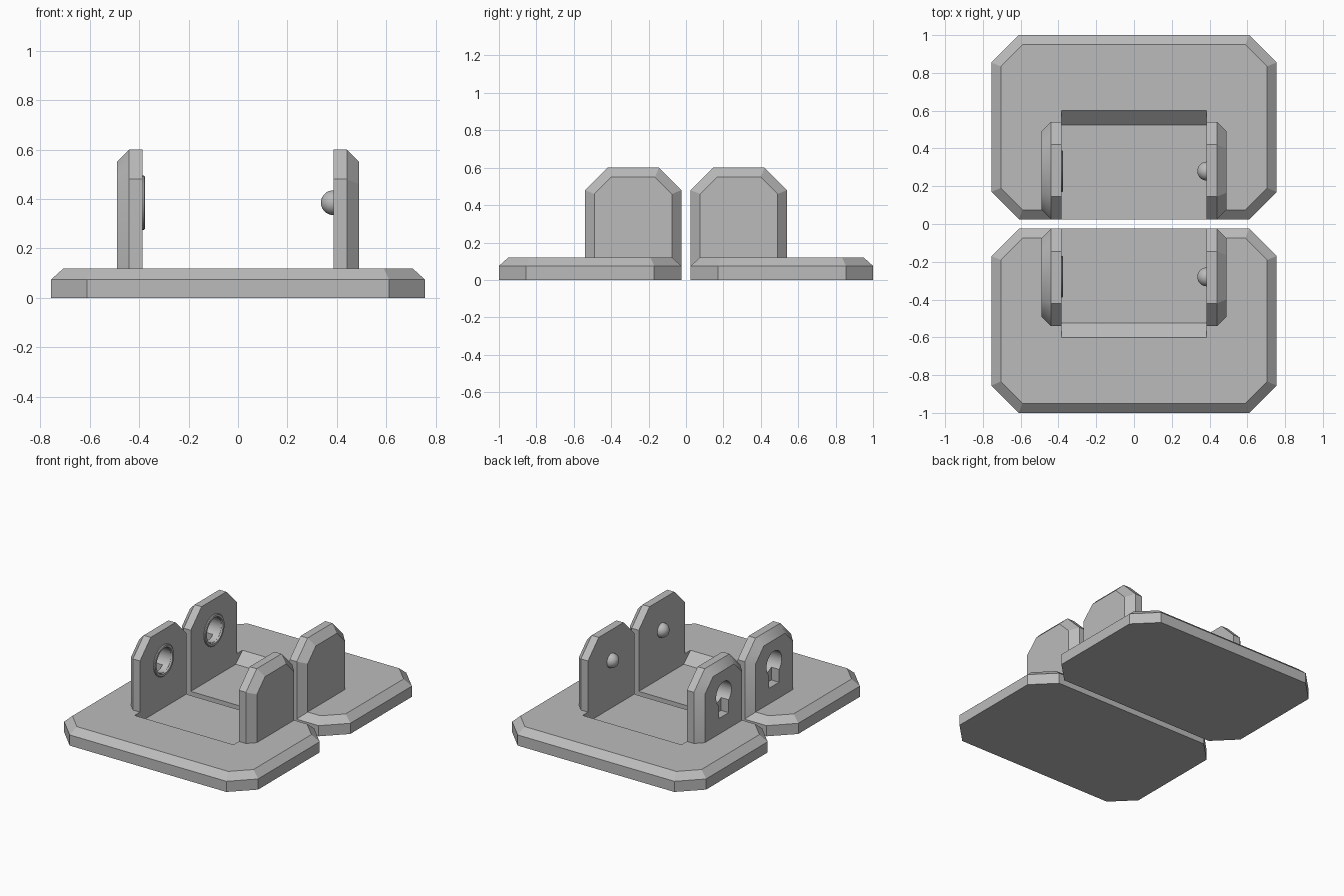
import bpy, bmesh, math
from mathutils import Matrix

cube = bpy.data.objects.get("Cube")
if cube:
    bpy.data.objects.remove(cube, do_unlink=True)

grey = bpy.data.materials.new("plain_grey")
grey.use_nodes = True
COLOUR = (0.5, 0.5, 0.5, 1)
grey.diffuse_color = COLOUR
grey.node_tree.nodes["Principled BSDF"].inputs["Base Color"].default_value = COLOUR

PIVOT_Y, PIVOT_Z = 0.28, 0.385
GAP, INNER_X, OUTER_X = 0.025, 0.385, 0.49


def finish(name, bm):
    bmesh.ops.recalc_face_normals(bm, faces=bm.faces)
    mesh = bpy.data.meshes.new(name)
    bm.to_mesh(mesh)
    bm.free()
    obj = bpy.data.objects.new(name, mesh)
    bpy.context.collection.objects.link(obj)
    mesh.materials.append(grey)
    return obj


def loft(name, loops, closed=False):
    """Skin matching loops of points; cap the ends or join them in a ring."""
    bm = bmesh.new()
    rings = [[bm.verts.new(p) for p in loop] for loop in loops]
    pairs = list(zip(rings, rings[1:]))
    if closed:
        pairs.append((rings[-1], rings[0]))
    else:
        bm.faces.new(rings[0])
        bm.faces.new(rings[-1])
    for a, b in pairs:
        for i in range(len(a)):
            j = (i + 1) % len(a)
            bm.faces.new((a[i], a[j], b[j], b[i]))
    return finish(name, bm)


def smooth(obj):
    bpy.ops.object.select_all(action='DESELECT')
    obj.select_set(True)
    bpy.context.view_layer.objects.active = obj
    bpy.ops.object.shade_smooth_by_angle(angle=math.radians(35))


def cut(obj, cutter):
    mod = obj.modifiers.new("cut", 'BOOLEAN')
    mod.operation, mod.solver, mod.object = 'DIFFERENCE', 'EXACT', cutter
    bpy.context.view_layer.objects.active = obj
    bpy.ops.object.modifier_apply(modifier=mod.name)
    bpy.data.objects.remove(cutter, do_unlink=True)


def octagon(inset, z, side):
    x, y0, y1 = 0.755 - inset, GAP + inset, 1 - inset
    c = 0.145 - inset * (2 - math.sqrt(2))
    pts = [(x, y0 + c), (x, y1 - c), (x - c, y1), (c - x, y1),
           (-x, y1 - c), (-x, y0 + c), (c - x, y0), (x - c, y0)]
    return [(px, py * side, z) for px, py in pts]


def cheek_profile(x, inset, side):
    y0, y1, top = GAP + inset, 0.54 - inset, 0.6 - inset
    c = 0.12 - inset * (2 - math.sqrt(2))
    pts = [(y0, 0.03), (y0, top - c), (y0 + c, top),
           (y1 - c, top), (y1, top - c), (y1, 0.03)]
    return [(x, y * side, z) for y, z in pts]


def circle(x, r, side, n=32):
    return [(x, side * PIVOT_Y + r * math.cos(math.tau * i / n),
             PIVOT_Z + r * math.sin(math.tau * i / n)) for i in range(n)]


def slab(x, side, y0, y1, z0, z1):
    return [(x, side * y, z) for y, z in ((y0, z0), (y1, z0), (y1, z1), (y0, z1))]


for side, label in ((-1, "front"), (1, "back")):
    # Base plate with sloped rim and ramped recess
    plate = loft(label + "_base_plate", [octagon(0, 0, side), octagon(0, 0.075, side),
                                         octagon(0.05, 0.12, side)])
    ramp = ((-0.1, 0.05), (0.525, 0.05), (0.6, 0.12), (0.65, 0.167), (-0.1, 0.167))
    cut(plate, loft("recess_cutter", [[(x, y * side, z) for y, z in ramp]
                                      for x in (-INNER_X, INNER_X)]))

    # Upright cheeks, bevelled on their outer faces
    for sx, hand in ((1, "left"), (-1, "right")):
        cheek = loft(f"{label}_{hand}_cheek", [cheek_profile(sx * INNER_X, 0, side),
                                               cheek_profile(sx * 0.44, 0, side),
                                               cheek_profile(sx * OUTER_X, 0.05, side)])
        if sx < 0:
            # Keyhole: round bore with a slot in the outer half
            cut(cheek, loft("bore_cutter", [circle(-0.6, 0.085, side), circle(-0.3, 0.085, side)]))
            cut(cheek, loft("slot_cutter", [slab(x, side, PIVOT_Y - 0.055, PIVOT_Y + 0.055, 0.23, 0.37)
                                            for x in (-0.6, -0.43)]))
            smooth(cheek)

    # Raised rim around the bore
    smooth(loft(label + "_socket_rim", [circle(-0.39, 0.11, side), circle(-0.38, 0.11, side),
                                        circle(-0.375, 0.105, side), circle(-0.375, 0.09, side),
                                        circle(-0.39, 0.085, side)], closed=True))

    # Round pivot stud
    bm = bmesh.new()
    bmesh.ops.create_uvsphere(bm, u_segments=32, v_segments=16, radius=0.05,
                              matrix=Matrix.Translation((INNER_X, side * PIVOT_Y, PIVOT_Z))
                              @ Matrix.Rotation(math.pi / 2, 4, 'Y'))
    smooth(finish(label + "_pivot_stud", bm))
